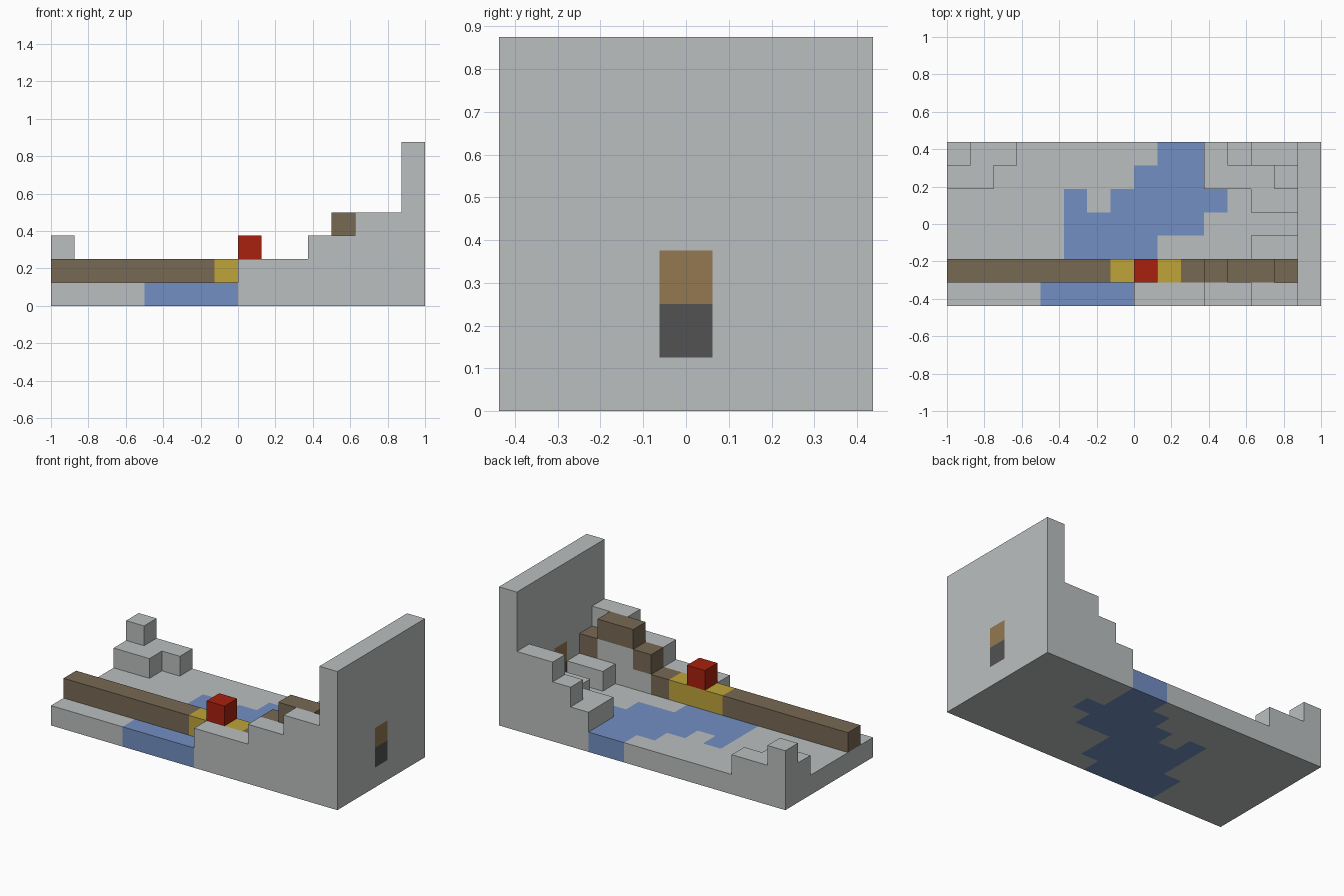
import bpy
import bmesh
from mathutils import Vector

cube = bpy.data.objects.get("Cube")
if cube:
    bpy.data.objects.remove(cube, do_unlink=True)

UNIT = 0.125                      # edge of one block
ORIGIN = Vector((-1, -0.4375, 0))


def material(name, *rgb):
    linear = [((c / 255 + 0.055) / 1.055) ** 2.4 for c in rgb] + [1]
    mat = bpy.data.materials.new(name)
    mat.use_nodes = True
    mat.diffuse_color = linear
    bsdf = next(n for n in mat.node_tree.nodes if n.type == "BSDF_PRINCIPLED")
    bsdf.inputs["Base Color"].default_value = linear
    return mat


stone = material("stone grey", 187, 191, 191)
blue = material("water blue", 114, 143, 194)
earth = material("road brown", 119, 104, 83)
gold = material("bridge yellow", 191, 163, 58)
red = material("block red", 168, 33, 15)
wood = material("door wood", 147, 120, 80)
dark = material("door dark", 82, 82, 82)

cells = {}                        # block position -> part name


def fill(part, x, y, z):
    """Fill a box of blocks; each range is (first, end)."""
    for i in range(*x):
        for j in range(*y):
            for k in range(*z):
                cells[i, j, k] = part


def hill(x, y, height):
    fill("hills", x, y, (1, height))


# Ground slab and end wall
fill("ground", (0, 16), (0, 7), (0, 1))
fill("end_wall", (15, 16), (0, 7), (0, 7))

# Front terraces
for start, end, height in ((8, 11, 2), (11, 13, 3), (13, 15, 4)):
    hill((start, end), (0, 1), height)

# Back terraces and the banks beside the door
hill((11, 15), (5, 7), 2)
hill((12, 13), (6, 7), 3)
hill((13, 15), (6, 7), 4)
hill((14, 15), (5, 6), 3)
hill((13, 15), (4, 5), 2)
hill((13, 15), (2, 3), 2)

# Stone pile in the far corner
fill("corner_pile", (0, 3), (6, 7), (1, 2))
fill("corner_pile", (0, 2), (5, 6), (1, 2))
fill("corner_pile", (0, 1), (6, 7), (2, 3))

# River: one run of blocks per row
for row, start, end in ((0, 4, 8), (1, 4, 9), (2, 5, 9), (3, 5, 11),
                        (4, 5, 6), (4, 7, 12), (5, 8, 11), (6, 9, 11)):
    fill("river", (start, end), (row, row + 1), (0, 1))

# Road climbing over the hill, on stone footing
hill((11, 15), (1, 2), 3)
fill("road", (0, 11), (1, 2), (1, 2))
fill("road", (11, 12), (1, 2), (2, 3))
fill("road", (12, 14), (1, 2), (3, 4))
fill("road", (14, 15), (1, 2), (2, 3))

# Bridge and the block standing on it
fill("bridge", (7, 10), (1, 2), (1, 2))
fill("red_block", (8, 9), (1, 2), (2, 3))

# Door through the wall
fill("door_bottom", (15, 16), (3, 4), (1, 2))
fill("door_top", (15, 16), (3, 4), (2, 3))


def build(part, mat):
    """Make the outer faces of one part and merge the flat areas."""
    bm = bmesh.new()
    for pos, owner in cells.items():
        if owner != part:
            continue
        centre = Vector(pos) + Vector((0.5, 0.5, 0.5))
        for axis in range(3):
            for sign in (-1, 1):
                normal = Vector((0, 0, 0))
                normal[axis] = sign
                if tuple(int(p + n) for p, n in zip(pos, normal)) in cells:
                    continue
                u = Vector((0, 0, 0))
                u[(axis + 1) % 3] = 0.5
                v = normal.cross(u)
                mid = centre + normal * 0.5
                corners = (mid - u - v, mid + u - v, mid + u + v, mid - u + v)
                bm.faces.new([bm.verts.new(ORIGIN + c * UNIT) for c in corners])
    bmesh.ops.remove_doubles(bm, verts=bm.verts[:], dist=0.001)
    bmesh.ops.dissolve_limit(bm, angle_limit=0.02, verts=bm.verts[:], edges=bm.edges[:])
    mesh = bpy.data.meshes.new(part)
    bm.to_mesh(mesh)
    bm.free()
    mesh.materials.append(mat)
    bpy.context.collection.objects.link(bpy.data.objects.new(part, mesh))


for part, mat in {"ground": stone, "end_wall": stone, "hills": stone,
                  "corner_pile": stone, "river": blue, "road": earth,
                  "bridge": gold, "red_block": red,
                  "door_bottom": dark, "door_top": wood}.items():
    build(part, mat)
